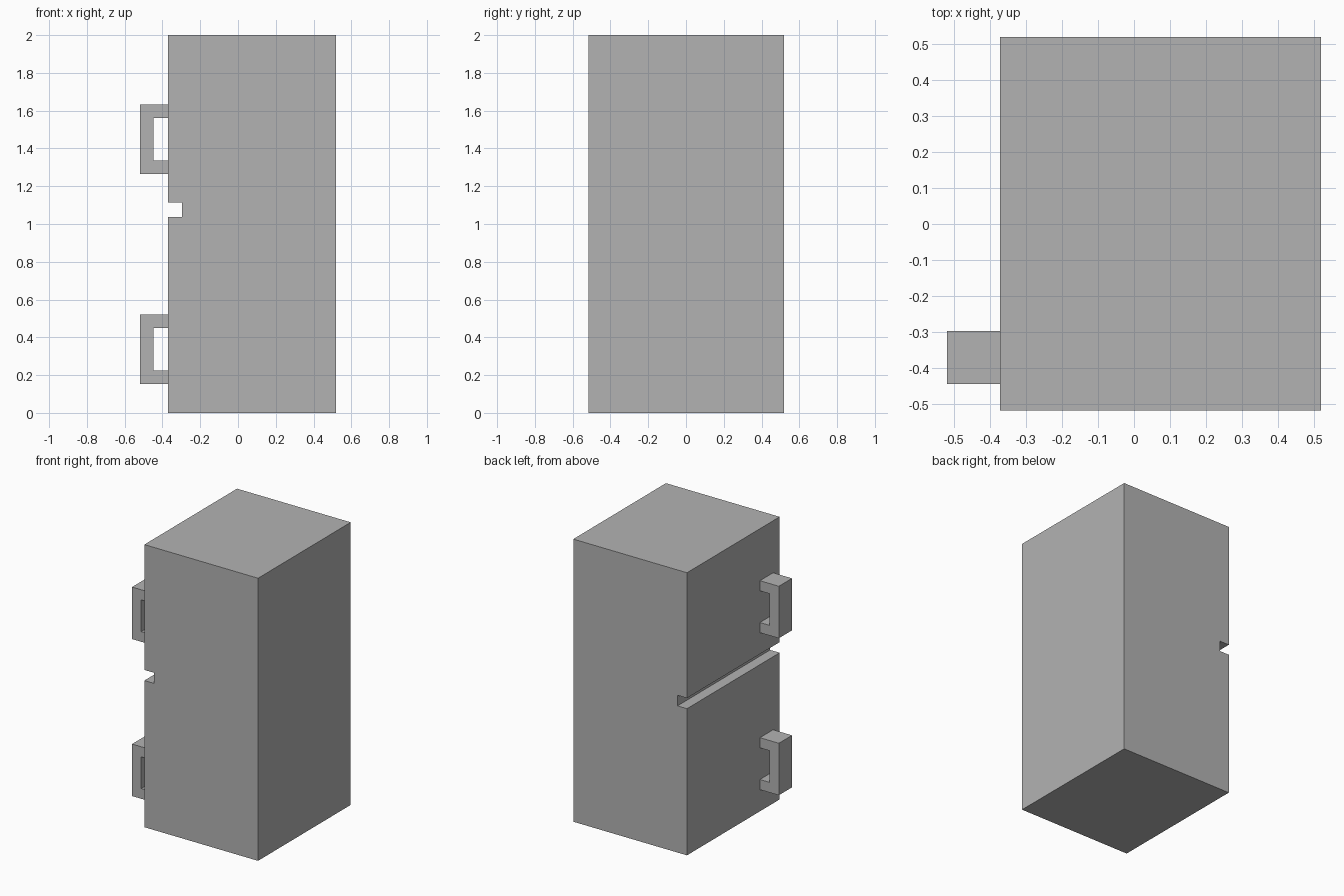
import bpy
import bmesh

cube = bpy.data.objects.get("Cube")
if cube:
    bpy.data.objects.remove(cube, do_unlink=True)

GREY = (0.45, 0.45, 0.45, 1.0)
mat = bpy.data.materials.new("plain grey")
mat.use_nodes = True
mat.diffuse_color = GREY
mat.node_tree.nodes["Principled BSDF"].inputs["Base Color"].default_value = GREY


def extrude_profile(name, profile, y0, y1):
    """Extrude a closed (x, z) outline from y0 to y1."""
    bm = bmesh.new()
    face = bm.faces.new([bm.verts.new((x, y0, z)) for x, z in profile])
    result = bmesh.ops.extrude_face_region(bm, geom=[face], use_keep_orig=True)
    moved = [v for v in result["geom"] if isinstance(v, bmesh.types.BMVert)]
    bmesh.ops.translate(bm, verts=moved, vec=(0, y1 - y0, 0))
    bmesh.ops.recalc_face_normals(bm, faces=bm.faces)
    mesh = bpy.data.meshes.new(name)
    bm.to_mesh(mesh)
    bm.free()
    mesh.materials.append(mat)
    obj = bpy.data.objects.new(name, mesh)
    bpy.context.collection.objects.link(obj)
    return obj


# Cabinet with the groove between the two doors
DOOR, BACK, GROOVE = -0.371, 0.519, -0.297
extrude_profile("cabinet", [
    (DOOR, 0), (BACK, 0), (BACK, 2), (DOOR, 2),
    (DOOR, 1.113), (GROOVE, 1.113), (GROOVE, 1.038), (DOOR, 1.038),
], -0.517, 0.519)

# C-shaped door handles
OUTER, BAR, HEIGHT = -0.519, 0.072, 0.368
for name, z in (("lower_handle", 0.153), ("upper_handle", 1.264)):
    top = z + HEIGHT
    extrude_profile(name, [
        (DOOR, z), (DOOR, z + BAR), (OUTER + BAR, z + BAR),
        (OUTER + BAR, top - BAR), (DOOR, top - BAR), (DOOR, top),
        (OUTER, top), (OUTER, z),
    ], -0.444, -0.297)
